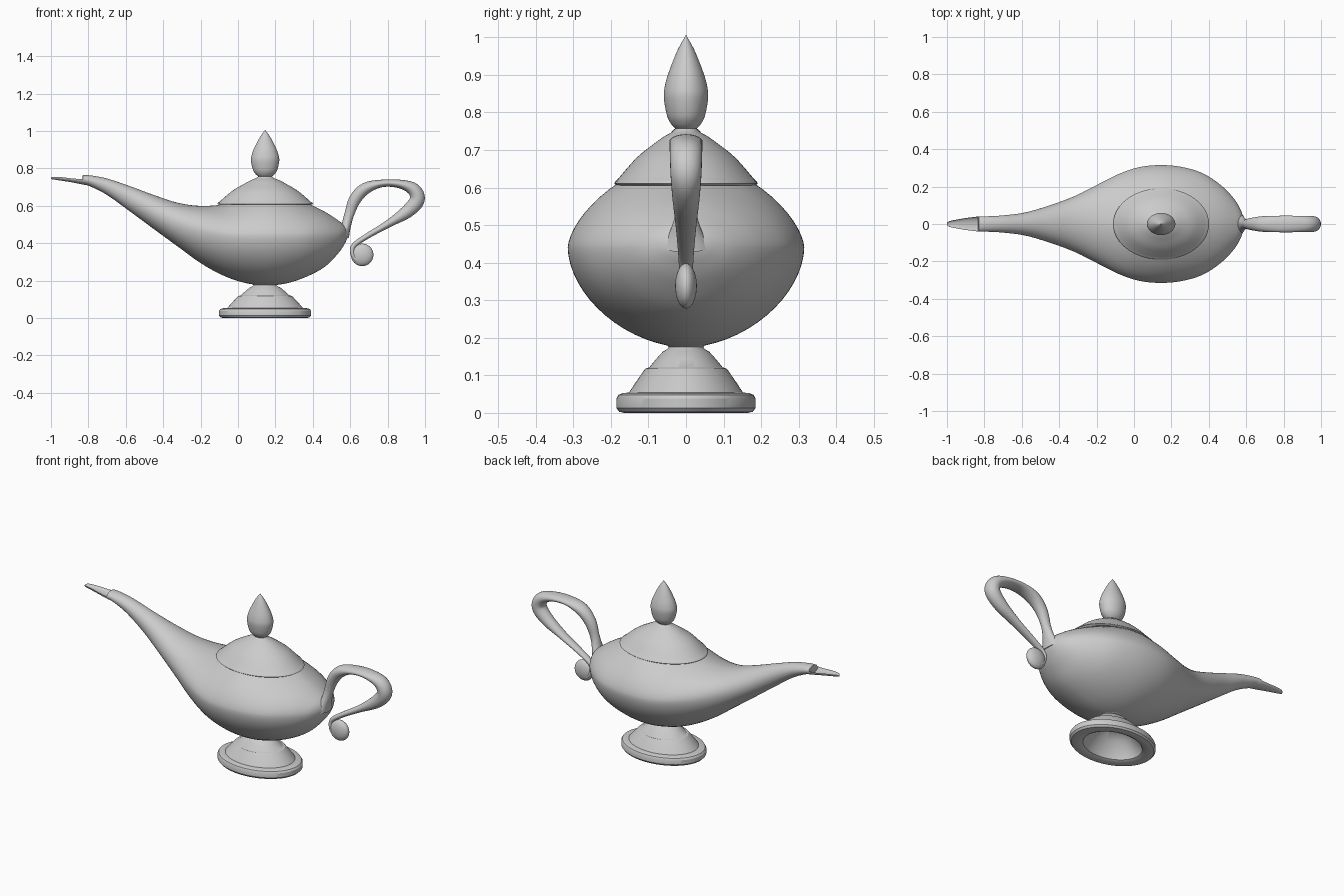
import bpy, bmesh, math
from mathutils import Vector

CX = 0.145  # axis of the foot, lid and finial


def finish(name, bm, angle=35):
    bmesh.ops.recalc_face_normals(bm, faces=bm.faces)
    me = bpy.data.meshes.new(name)
    bm.to_mesh(me)
    bm.free()
    ob = bpy.data.objects.new(name, me)
    bpy.context.collection.objects.link(ob)
    bpy.ops.object.select_all(action='DESELECT')
    ob.select_set(True)
    bpy.context.view_layer.objects.active = ob
    bpy.ops.object.shade_smooth_by_angle(angle=math.radians(angle))
    return ob


def loft(name, rings, angle=35):
    """Skin a list of closed rings and cap both ends."""
    bm = bmesh.new()
    vs = [[bm.verts.new(p) for p in r] for r in rings]
    n = len(vs[0])
    for a, b in zip(vs, vs[1:]):
        for i in range(n):
            j = (i + 1) % n
            bm.faces.new((a[i], a[j], b[j], b[i]))
    bm.faces.new(vs[0])
    bm.faces.new(vs[-1])
    return finish(name, bm, angle)


def spline(keys, steps):
    """Catmull-Rom through rows of numbers."""
    rows = []
    for i in range(len(keys) - 1):
        p0, p1 = keys[max(i - 1, 0)], keys[i]
        p2, p3 = keys[i + 1], keys[min(i + 2, len(keys) - 1)]
        for s in range(steps):
            t = s / steps
            rows.append([0.5 * (2 * b + (c - a) * t + (2 * a - 5 * b + 4 * c - d) * t * t
                                + (3 * b - a - 3 * c + d) * t ** 3)
                         for a, b, c, d in zip(p0, p1, p2, p3)])
    rows.append(list(keys[-1]))
    return rows


def turned(name, profile, ratio, n=72, angle=30):
    """Oval turned part; profile is (y radius, z)."""
    rings = [[(CX + max(r, 0.0005) * ratio * math.cos(2 * math.pi * i / n),
               max(r, 0.0005) * math.sin(2 * math.pi * i / n), z) for i in range(n)]
             for r, z in profile]
    return loft(name, rings, angle)


def section(x, w, zt, zm, zb, pu, pl, n=64):
    """Oval section, with separate upper and lower roundness."""
    ring = []
    for i in range(n):
        a = 2 * math.pi * i / n
        c, s = math.cos(a), math.sin(a)
        p = pu if s >= 0 else pl
        h = zt - zm if s >= 0 else zm - zb
        ring.append((x, w * math.copysign(abs(c) ** (2 / p), c),
                     zm + h * math.copysign(abs(s) ** (2 / p), s)))
    return ring


# body and spout: x, half width, top, widest height, bottom, roundness up / down
body = [
    (-0.83, 0.040, 0.764, 0.742, 0.714, 2, 2),
    (-0.79, 0.041, 0.763, 0.735, 0.704, 2, 2),
    (-0.70, 0.046, 0.746, 0.705, 0.658, 2, 2),
    (-0.58, 0.062, 0.706, 0.642, 0.572, 2, 2),
    (-0.45, 0.100, 0.658, 0.566, 0.476, 2, 2),
    (-0.32, 0.148, 0.616, 0.504, 0.381, 1.95, 2),
    (-0.20, 0.208, 0.600, 0.465, 0.294, 1.85, 1.9),
    (-0.08, 0.268, 0.610, 0.447, 0.228, 1.7, 1.85),
    (0.03, 0.304, 0.655, 0.440, 0.190, 1.6, 1.8),
    (0.145, 0.315, 0.680, 0.440, 0.174, 1.6, 1.8),
    (0.26, 0.304, 0.660, 0.440, 0.186, 1.6, 1.8),
    (0.37, 0.270, 0.615, 0.440, 0.223, 1.65, 1.85),
    (0.465, 0.207, 0.568, 0.440, 0.275, 1.75, 1.9),
    (0.535, 0.135, 0.523, 0.440, 0.345, 1.85, 2),
    (0.572, 0.072, 0.492, 0.445, 0.400, 2, 2),
    (0.588, 0.020, 0.464, 0.448, 0.437, 2, 2)]
# open scoop at the spout tip: the upper side dips below the rim
scoop = [
    (-1.00, 0.006, 0.749, 0.752, 0.743, 2, 2),
    (-0.985, 0.016, 0.744, 0.755, 0.741, 2, 2),
    (-0.94, 0.025, 0.740, 0.753, 0.734, 2, 2),
    (-0.89, 0.033, 0.732, 0.747, 0.726, 2, 2),
    (-0.85, 0.038, 0.724, 0.744, 0.718, 2, 2),
    (-0.834, 0.040, 0.721, 0.744, 0.715, 2, 2)]
loft("body_and_spout", [section(*r) for r in spline(scoop, 4) + spline(body, 6)])

# foot, hollow underneath
turned("foot", [(0, 0.125), (0.045, 0.12), (0.085, 0.09), (0.12, 0.03), (0.128, 0.008),
                (0.14, 0.001), (0.165, 0), (0.178, 0.003), (0.185, 0.013), (0.185, 0.038),
                (0.18, 0.048), (0.168, 0.053), (0.152, 0.054), (0.135, 0.08), (0.112, 0.113),
                (0.108, 0.118), (0.098, 0.121), (0.08, 0.143), (0.062, 0.163), (0.05, 0.17),
                (0.046, 0.176), (0.055, 0.185), (0.03, 0.195)], 1.33)

# lid
turned("lid", [(0.15, 0.606), (0.185, 0.606), (0.191, 0.611), (0.188, 0.617)]
       + spline([(0.182, 0.622), (0.160, 0.648), (0.136, 0.675), (0.115, 0.694),
                 (0.09, 0.713), (0.06, 0.735), (0.037, 0.748), (0.028, 0.757)], 3)
       + [(0.0, 0.765)], 1.34)

# finial
turned("finial", [(0, 0.75)] + spline([(0.028, 0.757), (0.040, 0.770), (0.051, 0.793),
                                       (0.059, 0.84), (0.056, 0.872), (0.045, 0.91),
                                       (0.022, 0.967), (0.0, 1.006)], 5), 1.28)

# handle: x, z, in-plane half thickness, y half width
path = spline([
    (0.560, 0.440, 0.035, 0.065), (0.577, 0.490, 0.026, 0.040), (0.595, 0.555, 0.026, 0.025),
    (0.626, 0.635, 0.032, 0.032), (0.682, 0.693, 0.031, 0.041), (0.770, 0.720, 0.020, 0.044),
    (0.865, 0.717, 0.023, 0.044), (0.938, 0.688, 0.035, 0.043), (0.958, 0.632, 0.040, 0.041),
    (0.905, 0.570, 0.035, 0.036), (0.800, 0.502, 0.020, 0.028), (0.690, 0.438, 0.015, 0.022),
    (0.622, 0.390, 0.014, 0.019), (0.612, 0.350, 0.013, 0.020), (0.632, 0.312, 0.013, 0.022),
    (0.665, 0.300, 0.010, 0.020)], 6)
rings = []
for i, (x, z, r, w) in enumerate(path):
    a, b = path[max(i - 1, 0)], path[min(i + 1, len(path) - 1)]
    t = Vector((b[0] - a[0], b[1] - a[1])).normalized()
    ring = []
    for k in range(28):
        u = 2 * math.pi * k / 28
        d = r * math.cos(u)
        ring.append((x - t.y * d, w * math.sin(u), z + t.x * d))
    rings.append(ring)
loft("handle", rings, 50)

# flattened bead at the end of the handle
bm = bmesh.new()
bmesh.ops.create_uvsphere(bm, u_segments=36, v_segments=20, radius=0.06)
bmesh.ops.scale(bm, vec=(1, 0.48, 1), verts=bm.verts)
bmesh.ops.translate(bm, vec=(0.664, 0, 0.338), verts=bm.verts)
finish("handle_bead", bm)
